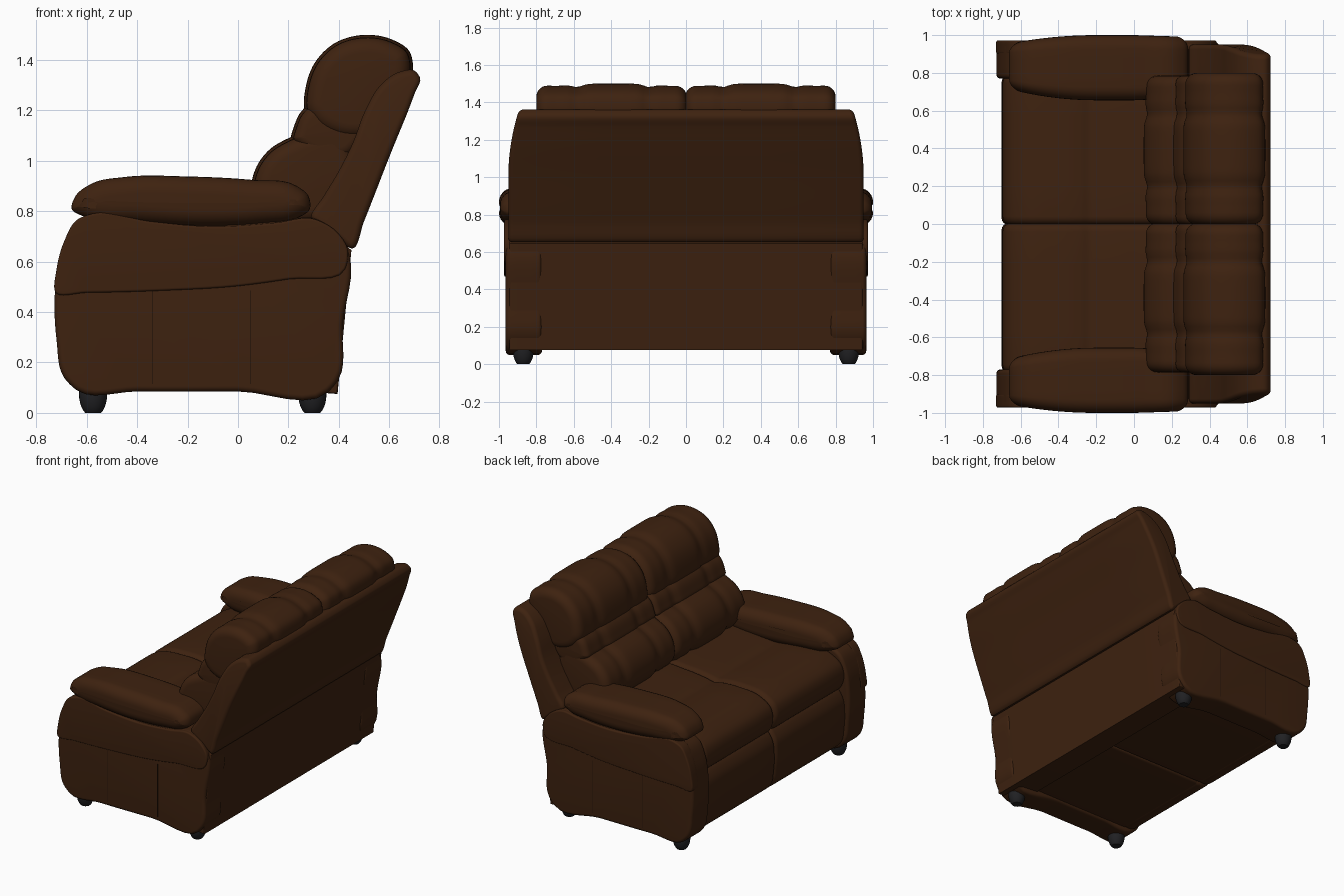
import bpy, bmesh, math
from mathutils import Vector

cube = bpy.data.objects.get("Cube")
if cube:
    bpy.data.objects.remove(cube)


def material(name, rgb, rough):
    m = bpy.data.materials.new(name)
    m.use_nodes = True
    m.diffuse_color = (*rgb, 1)
    bsdf = m.node_tree.nodes["Principled BSDF"]
    bsdf.inputs["Base Color"].default_value = (*rgb, 1)
    bsdf.inputs["Roughness"].default_value = rough
    return m


LEATHER = material("brown leather", (0.048, 0.016, 0.005), 0.6)
SEAM = material("dark seam", (0.022, 0.008, 0.003), 0.8)
FOOT = material("black plastic", (0.015, 0.015, 0.017), 0.5)


def finish(name, bm, mat, mirror, angle=40):
    """Turn a bmesh into a shaded object, mirrored across the width if asked."""
    bmesh.ops.recalc_face_normals(bm, faces=bm.faces)
    me = bpy.data.meshes.new(name)
    bm.to_mesh(me)
    bm.free()
    me.materials.append(mat)
    ob = bpy.data.objects.new(name, me)
    bpy.context.collection.objects.link(ob)
    bpy.ops.object.select_all(action='DESELECT')
    ob.select_set(True)
    bpy.context.view_layer.objects.active = ob
    bpy.ops.object.shade_smooth_by_angle(angle=math.radians(angle))
    if mirror:
        mod = ob.modifiers.new("Mirror", 'MIRROR')
        mod.use_axis = (False, True, False)
        mod.use_mirror_merge = False


def spline(pts, steps=6):
    """Closed smooth curve through the points, with chord-weighted tangents."""
    n, out = len(pts), []
    seg = [pts[(i + 1) % n] - pts[i] for i in range(n)]
    size = [s.length for s in seg]
    tan = [(seg[i] / size[i] * size[i - 1] + seg[i - 1] / size[i - 1] * size[i])
           / (size[i] + size[i - 1]) for i in range(n)]
    for i in range(n):
        j = (i + 1) % n
        for s in range(steps):
            t = s / steps
            h = t * t * (3 - 2 * t)
            out.append(pts[i] * (1 - h) + pts[j] * h
                       + tan[i] * (size[i] * t * (1 - t) ** 2)
                       - tan[j] * (size[i] * t * t * (1 - t)))
    return out


def loft(name, pts, y0, y1, r, grooves=(), soft=True, mirror=True, width=None, centre=0):
    """Sweep an x-z profile along y, rounding both ends and pinching at grooves."""
    prof = [Vector(p) for p in pts]
    if soft:
        prof = spline(prof)
    n = len(prof)
    area = sum(prof[i - 1].cross(prof[i]) for i in range(n))
    normals = []
    for i in range(n):
        e = (prof[i] - prof[i - 1]).normalized() + (prof[(i + 1) % n] - prof[i]).normalized()
        normals.append(Vector((e.y, -e.x)).normalized() * (1 if area > 0 else -1))
    # stations: rounded ends plus an even middle
    arc = [r * (1 - math.cos(math.pi / 2 * k / 6)) for k in range(7)]
    mid = 28 if grooves else 4
    ys = [y0 + a for a in arc]
    ys += [y0 + r + (y1 - y0 - 2 * r) * k / mid for k in range(1, mid)]
    ys += [y1 - a for a in reversed(arc)]
    bm = bmesh.new()
    rings = []
    for y in ys:
        u = max(0, 1 - min(y - y0, y1 - y) / r)
        d = r * (1 - math.sqrt(max(0, 1 - u * u)))
        d += sum(g * math.exp(-((y - gy) / w) ** 2) for gy, g, w in grooves)
        ring = []
        for p, nv in zip(prof, normals):
            q = p - nv * d
            f = width(q.x, q.y) if width else 1
            ring.append(bm.verts.new((q.x, centre + (y - centre) * f, q.y)))
        rings.append(ring)
    for a, b in zip(rings, rings[1:]):
        for i in range(n):
            j = (i + 1) % n
            bm.faces.new((a[i], a[j], b[j], b[i]))
    bm.faces.new(rings[0])
    bm.faces.new(rings[-1])
    finish(name, bm, LEATHER, mirror)


# Body: rear frame, underside slabs
loft("rear_frame", [(0.2, 0.09), (0.395, 0.075), (0.45, 0.645), (0.36, 0.73), (0.2, 0.73)],
     -0.945, 0.945, 0.012, soft=False, mirror=False)
loft("seat_base", [(-0.56, 0.1), (0.3, 0.1), (0.3, 0.6), (-0.56, 0.6)],
     0.004, 0.79, 0.02, soft=False)

# Arms: main block, overlapping outer band, pillow on top
loft("arm_block", [(-0.64, 0.09), (-0.69, 0.14), (-0.72, 0.29), (-0.725, 0.5), (-0.7, 0.65),
                   (-0.65, 0.75), (-0.57, 0.79), (-0.35, 0.76), (-0.1, 0.745), (0.15, 0.76),
                   (0.31, 0.77), (0.4, 0.71), (0.44, 0.63), (0.415, 0.35), (0.397, 0.13),
                   (0.36, 0.085), (0, 0.085), (-0.4, 0.085)], 0.77, 0.964, 0.022)
loft("arm_outer_band", [(-0.724, 0.477), (-0.72, 0.57), (-0.69, 0.68), (-0.64, 0.765),
                        (-0.58, 0.79), (-0.35, 0.76), (-0.1, 0.74), (0.15, 0.755),
                        (0.3, 0.77), (0.39, 0.72), (0.435, 0.65), (0.425, 0.57), (0.2, 0.53),
                        (0, 0.503), (-0.3, 0.485), (-0.6, 0.477)], 0.9, 0.972, 0.01)
loft("arm_pillow", [(-0.66, 0.81), (-0.645, 0.86), (-0.58, 0.91), (-0.45, 0.936), (-0.2, 0.938),
                    (0.05, 0.925), (0.23, 0.902), (0.28, 0.86), (0.285, 0.81), (0.23, 0.77),
                    (0.1, 0.75), (-0.1, 0.74), (-0.4, 0.755), (-0.6, 0.775)],
     0.655, 1.0, 0.07, centre=0.85,
     width=lambda x, z: 1 - 0.3 * (max(0, -0.2 - x) / 0.46) ** 2 - 0.06 * max(0, x) / 0.28)

# Seat cushions and closed footrests
loft("seat_cushion", [(-0.695, 0.6), (-0.675, 0.69), (-0.6, 0.745), (-0.42, 0.772),
                      (-0.28, 0.765), (-0.23, 0.755), (-0.18, 0.765), (0, 0.785), (0.2, 0.78),
                      (0.3, 0.7), (0.25, 0.55), (-0.2, 0.5), (-0.58, 0.49), (-0.67, 0.53)],
     -0.004, 0.79, 0.045)
loft("footrest", [(-0.62, 0.1), (-0.67, 0.14), (-0.695, 0.25), (-0.7, 0.36), (-0.685, 0.46),
                  (-0.64, 0.52), (-0.55, 0.52), (-0.5, 0.42), (-0.5, 0.2), (-0.54, 0.11)],
     -0.004, 0.785, 0.035)

# Backrest: shell with side wings, lumbar, middle roll and head cushions
loft("back_shell", [(0.29, 0.775), (0.38, 0.705), (0.455, 0.652), (0.5, 0.76), (0.6, 1.015),
                    (0.7, 1.265), (0.722, 1.33), (0.7, 1.358), (0.64, 1.353), (0.565, 1.3),
                    (0.505, 1.2), (0.455, 1.07), (0.4, 0.96), (0.34, 0.86)],
     -0.95, 0.95, 0.025, mirror=False,
     width=lambda x, z: 1 - 0.06 * max(0, (z - 1.0) / 0.36) ** 2)
TUFTS = [(0.2, 0.014, 0.035), (0.58, 0.014, 0.035), (0.08, 0.012, 0.12), (0.7, 0.012, 0.12)]
loft("lumbar_cushion", [(0.055, 0.92), (0.075, 0.98), (0.125, 1.045), (0.2, 1.09), (0.28, 1.12),
                        (0.42, 1.12), (0.48, 0.98), (0.42, 0.8), (0.25, 0.74), (0.1, 0.78),
                        (0.055, 0.85)], -0.004, 0.785, 0.06, TUFTS)
loft("middle_roll", [(0.21, 1.09), (0.22, 1.13), (0.25, 1.195), (0.29, 1.23), (0.45, 1.25),
                     (0.52, 1.12), (0.44, 1.01), (0.27, 1.03)], -0.004, 0.785, 0.045, TUFTS)
loft("head_cushion", [(0.265, 1.2), (0.268, 1.29), (0.305, 1.39), (0.38, 1.465), (0.5, 1.5),
                      (0.61, 1.482), (0.68, 1.435), (0.695, 1.37), (0.65, 1.24), (0.56, 1.1),
                      (0.42, 1.08), (0.3, 1.14)], -0.004, 0.8, 0.065, TUFTS)

# Vertical stitched seams on the outer arm panels
for label, x in (("front", -0.34), ("rear", 0.05)):
    bm = bmesh.new()
    bmesh.ops.create_cube(bm, size=1)
    for v in bm.verts:
        v.co = (x + v.co.x * 0.004, 0.963 + v.co.y * 0.004, 0.3 + v.co.z * 0.37)
    finish(label + "_arm_seam", bm, SEAM, True)

# Feet: rounded plugs with flat soles
for label, x in (("front", -0.575), ("rear", 0.295)):
    bm = bmesh.new()
    bmesh.ops.create_uvsphere(bm, u_segments=24, v_segments=16, radius=1)
    for v in bm.verts:
        v.co = (x + v.co.x * 0.056, 0.87 + v.co.y * 0.056, max(0, 0.075 + v.co.z * 0.092))
    finish(label + "_foot", bm, FOOT, True)
